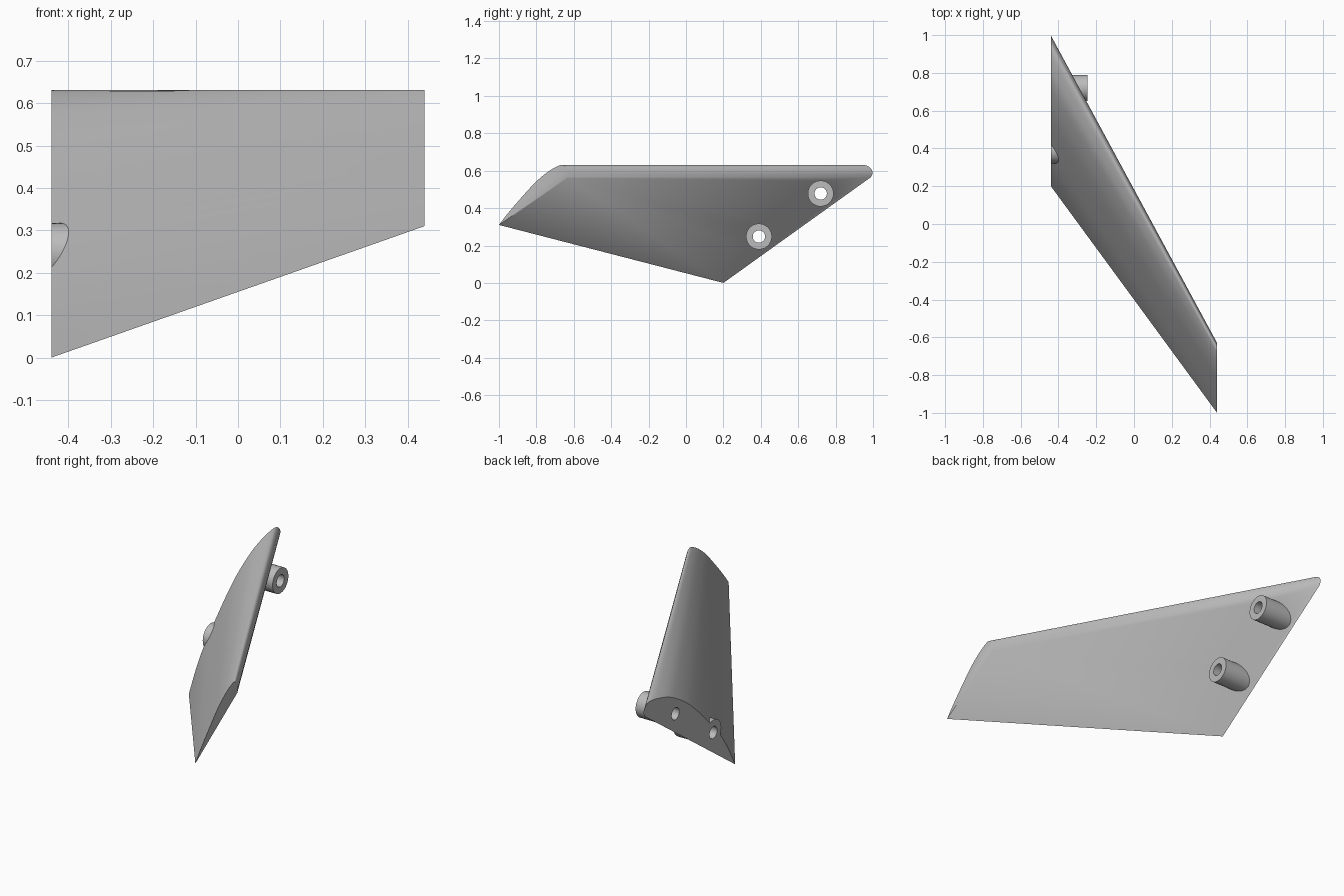
import bpy, bmesh, math
from mathutils import Vector, Matrix

cube = bpy.data.objects.get("Cube")
if cube:
    bpy.data.objects.remove(cube, do_unlink=True)

grey = bpy.data.materials.new("plain grey")
grey.use_nodes = True
grey.diffuse_color = (0.5, 0.5, 0.5, 1)
grey.node_tree.nodes["Principled BSDF"].inputs["Base Color"].default_value = (0.5, 0.5, 0.5, 1)

HALF_SPAN = 0.44
# Section outlines (y, z) from the sharp edge over the bulge to the rounded nose
ROOT = [(.2, 0), (.26, .11), (.325, .205), (.42, .31), (.55, .44), (.65, .52),
        (.77, .588), (.88, .622), (.95, .631), (.985, .615), (.998, .59), (.988, .565)]
TIP = [(-1, .31), (-.97, .35), (-.935, .393), (-.89, .445), (-.83, .512), (-.79, .552),
       (-.74, .593), (-.695, .62), (-.663, .631), (-.64, .617), (-.63, .59), (-.635, .56)]


def smooth_path(points, steps=4):
    """Catmull-Rom curve through the points."""
    p = [Vector(q) for q in points]
    p = [2 * p[0] - p[1]] + p + [2 * p[-1] - p[-2]]
    out = []
    for a, b, c, d in zip(p, p[1:], p[2:], p[3:]):
        for i in range(steps):
            t = i / steps
            out.append(0.5 * (2 * b + (c - a) * t + (2 * a - 5 * b + 4 * c - d) * t ** 2
                              + (3 * b - a - 3 * c + d) * t ** 3))
    return out + [p[-2]]


def finish(name, bm):
    bmesh.ops.recalc_face_normals(bm, faces=bm.faces)
    mesh = bpy.data.meshes.new(name)
    bm.to_mesh(mesh)
    bm.free()
    mesh.materials.append(grey)
    obj = bpy.data.objects.new(name, mesh)
    bpy.context.collection.objects.link(obj)
    return obj


def rod(name, y, z, radius, x0, x1):
    """Cylinder lying along x."""
    bm = bmesh.new()
    place = Matrix.Translation(((x0 + x1) / 2, y, z)) @ Matrix.Rotation(math.pi / 2, 4, "Y")
    bmesh.ops.create_cone(bm, cap_ends=True, segments=48, radius1=radius, radius2=radius,
                          depth=x1 - x0, matrix=place)
    return finish(name, bm)


def combine(target, tool, operation):
    mod = target.modifiers.new(operation.lower(), "BOOLEAN")
    mod.operation, mod.object, mod.solver = operation, tool, "EXACT"
    bpy.context.view_layer.objects.active = target
    bpy.ops.object.modifier_apply(modifier=mod.name)
    bpy.data.objects.remove(tool, do_unlink=True)


# Swept blade lofted between root and tip
bm = bmesh.new()
root, tip = [[bm.verts.new((x, p.x, p.y)) for p in smooth_path(pts)]
             for x, pts in ((-HALF_SPAN, ROOT), (HALF_SPAN, TIP))]
bm.faces.new(root)
bm.faces.new(tip)
for i in range(len(root)):
    j = (i + 1) % len(root)
    bm.faces.new((root[i], root[j], tip[j], tip[i]))
bmesh.ops.triangulate(bm, faces=[f for f in bm.faces if len(f.verts) == 4])
blade = finish("swept_blade", bm)

# Two mounting bosses with through holes
SOCKETS = [(.39, .248), (.72, .478)]
for y, z in SOCKETS:
    combine(blade, rod("mounting_boss", y, z, .069, -HALF_SPAN, -.245), "UNION")
for y, z in SOCKETS:
    combine(blade, rod("hole_cutter", y, z, .033, -.6, .1), "DIFFERENCE")

bpy.ops.object.select_all(action="DESELECT")
blade.select_set(True)
bpy.context.view_layer.objects.active = blade
bpy.ops.object.shade_smooth_by_angle(angle=math.radians(35))
